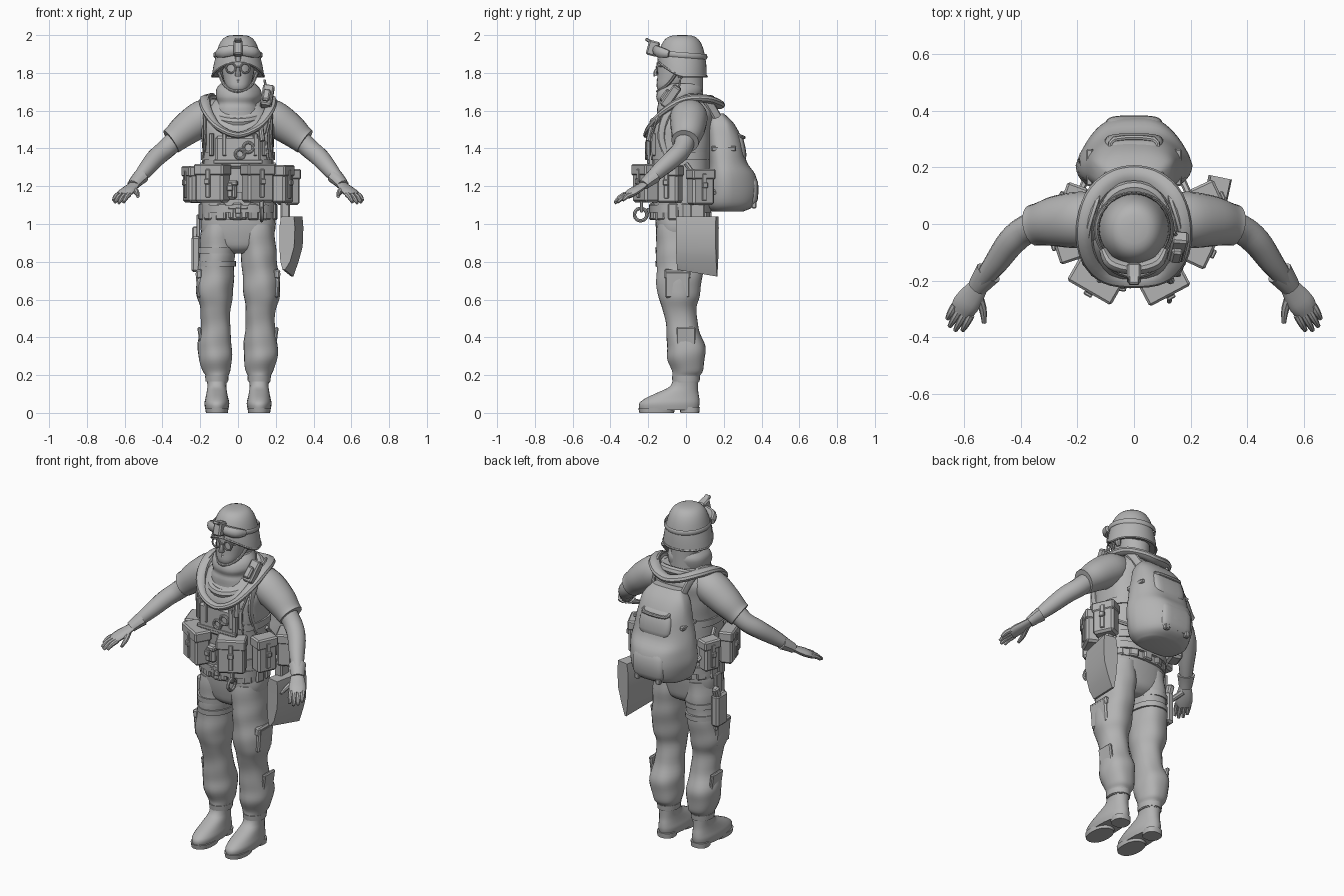
import bpy, bmesh, math
from math import sin, cos, pi, radians
from mathutils import Vector, Matrix

GREY = bpy.data.materials.new("plain grey")
GREY.diffuse_color = (0.45, 0.45, 0.45, 1)


def finish(name, bm):
    bmesh.ops.recalc_face_normals(bm, faces=bm.faces[:])
    me = bpy.data.meshes.new(name)
    bm.to_mesh(me)
    bm.free()
    me.materials.append(GREY)
    ob = bpy.data.objects.new(name, me)
    bpy.context.collection.objects.link(ob)
    return ob


def spline(pts, k, closed=False):
    """Smooth interpolation through tuples of any length, k steps per span."""
    n, out = len(pts), []
    get = (lambda i: pts[i % n]) if closed else (lambda i: pts[max(0, min(n - 1, i))])
    for i in range(n if closed else n - 1):
        for j in range(k):
            t = j / k
            out.append(tuple(0.5 * (2 * b + (c - a) * t + (2 * a - 5 * b + 4 * c - d) * t * t
                                    + (3 * b - a - 3 * c + d) * t ** 3)
                             for a, b, c, d in zip(get(i - 1), get(i), get(i + 1), get(i + 2))))
    return out if closed else out + [tuple(pts[-1])]


def skin(name, rings, closed=False):
    bm = bmesh.new()
    vs = [[bm.verts.new(p) for p in r] for r in rings]
    n = len(vs[0])
    for i in range(len(vs) if closed else len(vs) - 1):
        a, b = vs[i], vs[(i + 1) % len(vs)]
        for j in range(n):
            bm.faces.new((a[j], a[(j + 1) % n], b[(j + 1) % n], b[j]))
    if not closed:
        bm.faces.new(vs[0])
        bm.faces.new(vs[-1])
    return finish(name, bm)


def loft(name, rings, n=28, p=2.0, k=3, fold=0.0):
    """Stack of level rounded sections: (z, x, y, rx, ry); fold adds cloth creases."""
    out = []
    for z, x, y, rx, ry in spline(rings, k):
        ring = []
        for j in range(n):
            a = 2 * pi * j / n
            c, s = cos(a), sin(a)
            f = 1 + fold * sin(2 * a + 29 * z) * cos(3 * a - 17 * z)
            ring.append((x + f * rx * math.copysign(abs(c) ** (2 / p), c),
                         y + f * ry * math.copysign(abs(s) ** (2 / p), s), z))
        out.append(ring)
    return skin(name, out)


def tube(name, pts, k=4, n=10, closed=False, wide=1.0, thick=1.0, up=(0, 0, 1)):
    """Swept round section along points (x, y, z, radius)."""
    path = spline(pts, k, closed)
    m, out = len(path), []
    for i, q in enumerate(path):
        a = path[(i - 1) % m] if closed else path[max(0, i - 1)]
        b = path[(i + 1) % m] if closed else path[min(m - 1, i + 1)]
        t = (Vector(b[:3]) - Vector(a[:3])).normalized()
        side = t.cross(Vector(up)).normalized()
        nor = side.cross(t)
        out.append([Vector(q[:3]) + q[3] * (side * cos(2 * pi * j / n) * wide + nor * sin(2 * pi * j / n) * thick)
                    for j in range(n)])
    return skin(name, out, closed)


def box(name, loc, size, rz=0, rx=0, ry=0, bev=0.008):
    bm = bmesh.new()
    bmesh.ops.create_cube(bm, size=1, matrix=Matrix.Diagonal((*size, 1)))
    bmesh.ops.bevel(bm, geom=bm.edges[:], offset=min(bev, min(size) * 0.3), segments=1, affect='EDGES')
    rot = Matrix.Rotation(radians(rz), 4, 'Z') @ Matrix.Rotation(radians(rx), 4, 'X') @ Matrix.Rotation(radians(ry), 4, 'Y')
    bm.transform(Matrix.Translation(loc) @ rot)
    return finish(name, bm)


def hoop(name, c, r, t, plane):
    """Small ring in the 'xz' or 'yz' plane."""
    pts = [(c[0] + (r * cos(a) if plane == 'xz' else 0), c[1] + (r * cos(a) if plane == 'yz' else 0),
            c[2] + r * sin(a), t) for a in [i * pi / 4 for i in range(8)]]
    return tube(name, pts, 3, 8, True, up=(0, 1, 0) if plane == 'xz' else (1, 0, 0))


def pouch(name, x, y, z, sx, sy, sz, rz):
    """Belt pouch: body, overhanging lid, strap and buckle on its outer (-y local) face."""
    R = Matrix.Rotation(radians(rz), 3, 'Z')
    at = lambda dx, dy, dz: Vector((x, y, z)) + R @ Vector((dx, dy, dz))
    box(name, at(0, 0, 0), (sx, sy, sz), rz, bev=0.012)
    box(name + "_lid", at(0, 0, sz * 0.36), (sx + 0.01, sy + 0.01, sz * 0.3), rz)
    box(name + "_strap", at(0, -sy / 2, 0), (0.025, 0.016, sz * 0.75), rz, bev=0.003)
    box(name + "_buckle", at(0, -sy / 2 - 0.01, 0.01), (0.032, 0.016, 0.03), rz, bev=0.004)


# Torso: vest, waistband, hips
loft("vest", [(1.02, 0, -.03, .195, .145), (1.12, 0, -.03, .2, .15), (1.3, 0, -.03, .187, .16), (1.42, 0, -.03, .19, .17),
              (1.52, 0, -.02, .195, .168), (1.6, 0, .01, .175, .145), (1.66, 0, .02, .12, .11)], 36, 2.5, 4, .012)
loft("hips", [(.845, 0, -.03, .05, .07), (.875, 0, -.03, .13, .108), (.93, 0, -.03, .185, .122), (1.0, 0, -.03, .2, .132),
              (1.06, 0, -.03, .19, .135)], 32, 2.6, fold=.01)
for z in (1.08, 1.15, 1.36):
    loft("vest_band", [(z - .02, 0, -.03, .197, .164), (z + .02, 0, -.03, .197, .166)], 36, 2.5, 1)
box("chest_panel", (0, -.185, 1.38), (.24, .04, .17), bev=.015)
for x in (-.14, -.07, .09, .14):
    box("chest_webbing", (x, -.175 if abs(x) > .1 else -.197, 1.42), (.022, .025, .12), rz=x * 180, bev=.004)
box("chest_strap", (0, -.2, 1.33), (.26, .014, .022), bev=.004)
hoop("chest_ring", (.055, -.21, 1.405), .026, .008, 'xz')
hoop("chest_ring", (.01, -.21, 1.37), .024, .008, 'xz')
tube("chest_torch", [(.12, -.18, 1.52, .014), (.13, -.2, 1.44, .014)], 1, 8, up=(0, 1, 0))
for i in range(14):
    a = 2 * pi * i / 14 + .2
    box("lower_holder", (.194 * cos(a), -.03 + .15 * sin(a), 1.065), (.055, .03, .09), math.degrees(a) + 90)

# Broad collar and inner collar, neck scarf
tube("vest_collar", [(0, -.2, 1.47, .024), (.1, -.185, 1.51, .024), (.16, -.12, 1.59, .026), (.175, -.02, 1.655, .028), (.145, .09, 1.665, .03),
                     (.08, .155, 1.645, .03), (0, .175, 1.63, .03), (-.08, .155, 1.645, .03), (-.145, .09, 1.665, .03),
                     (-.175, -.02, 1.655, .028), (-.16, -.12, 1.59, .026), (-.1, -.185, 1.51, .024)], 4, 10, True, 1.1, .75)
tube("inner_collar", [(.13 * cos(a), -.02 + .15 * sin(a), 1.6 + .06 * sin(a), .024) for a in [i * pi / 6 for i in range(12)]], 3, 8, True)
loft("scarf", [(1.56, 0, -.02, .14, .14), (1.61, 0, -.03, .125, .125), (1.64, 0, -.035, .112, .112), (1.675, 0, -.038, .122, .12),
               (1.715, 0, -.03, .116, .115), (1.745, 0, -.015, .09, .09)], 30, fold=.04)
loft("neck", [(1.65, 0, .005, .085, .085), (1.73, 0, .005, .08, .085), (1.82, 0, 0, .085, .09)], 20)

# Head and face
loft("head", [(1.695, 0, -.1, .035, .04), (1.725, 0, -.083, .062, .072), (1.775, 0, -.047, .08, .105),
              (1.83, 0, -.04, .087, .11), (1.89, 0, -.035, .088, .11), (1.95, 0, -.03, .07, .08)], 24, 2.2)
tube("nose", [(0, -.145, 1.83, .008), (0, -.158, 1.805, .013), (0, -.155, 1.785, .017)], 3, 8, up=(0, 1, 0))
for z in (1.752, 1.763):
    tube("lip", [(-.024, -.135, z, .004), (0, -.148, z, .008), (.024, -.135, z, .004)], 3, 8)
box("glasses_bridge", (0, -.157, 1.832), (.03, .008, .008))
for s in (-1, 1):
    tube("ear", [(s * .085, -.03, 1.775, .012), (s * .095, -.025, 1.81, .02), (s * .09, -.03, 1.84, .012)], 3, 8, up=(0, 1, 0))
    hoop("glasses_rim", (s * .038, -.152, 1.825), .025, .005, 'xz')
    tube("glasses_arm", [(s * .062, -.15, 1.835, .005), (s * .09, -.09, 1.835, .005), (s * .094, -.03, 1.83, .005)], 2, 6)
    tube("chin_strap", [(s * .1, -.05, 1.8, .009), (s * .078, -.09, 1.745, .008), (s * .04, -.135, 1.71, .008), (0, -.15, 1.702, .009)], 3, 8)

# Helmet dome: rim raised over the face, bulging over the ears
rim = lambda a: 1.782 + .078 * max(0, -sin(a)) ** 1.5
dome = []
for i in range(12):
    t = i / 11 * pi / 2 * .985
    r = cos(t) ** .52
    ear = 1 + .1 * (1 - t / .5) if t < .5 else 1
    dome.append([(.126 * ear * r * cos(a), -.018 + .128 * r * sin(a), rim(a) + (2 - rim(a)) * sin(t))
                 for a in [j * 2 * pi / 36 for j in range(36)]])
skin("helmet", dome)
tube("helmet_rim", [(.137 * cos(a), -.018 + .128 * sin(a), rim(a), .006) for a in [j * pi / 9 for j in range(18)]], 2, 6, True)
tube("goggle_strap", [(.126 * cos(a), -.018 + .127 * sin(a), 1.895 - .01 * sin(a), .014) for a in [j * pi / 9 for j in range(18)]],
     2, 8, True, .3, 1)
tube("goggles", [(-.11, -.09, 1.9, .018), (-.08, -.138, 1.91, .03), (0, -.158, 1.92, .028), (.08, -.138, 1.91, .03), (.11, -.09, 1.9, .018)],
     4, 10, wide=.75)
box("helmet_mount", (0, -.175, 1.93), (.05, .06, .08), rx=-15)
box("mount_arm", (0, -.188, 1.965), (.035, .06, .018), rx=-30, bev=.004)
box("helmet_top_strap", (0, -.14, 1.895), (.03, .02, .07), bev=.004)

# Arms, gloves and legs
for s, w in ((-1, "right_"), (1, "left_")):
    mir = lambda pts: [(s * p[0], *p[1:]) for p in pts]
    tube(w + "sleeve", mir([(.1, .02, 1.59, .075), (.18, .015, 1.565, .095), (.27, .01, 1.505, .087), (.33, 0, 1.455, .073), (.355, -.005, 1.437, .07)]),
         4, 18, wide=1.05)
    tube(w + "forearm", mir([(.31, 0, 1.465, .055), (.38, -.02, 1.398, .052), (.435, -.065, 1.35, .05), (.49, -.14, 1.285, .042), (.545, -.21, 1.22, .028)]), 4, 14)
    tube(w + "glove_cuff", mir([(.515, -.172, 1.25, .044), (.535, -.198, 1.23, .038), (.555, -.225, 1.207, .032)]), 2, 12, wide=1.1, thick=.85)
    tube(w + "palm", mir([(.54, -.208, 1.22, .03), (.57, -.25, 1.19, .042), (.595, -.285, 1.168, .047), (.612, -.312, 1.15, .04)]), 3, 12, thick=.45)
    for o, tip in zip((.033, .011, -.011, -.033), ((.66, -.335, 1.125), (.652, -.362, 1.115), (.632, -.376, 1.11), (.606, -.376, 1.115))):
        b = Vector((.605 + .85 * o, -.305 + .53 * o, 1.157))
        m = b.lerp(Vector(tip), .55) + Vector((0, 0, .006))
        tube(w + "finger", mir([(*b, .014), (*m, .013), (*tip, .008)]), 3, 8)
    tube(w + "thumb", mir([(.555, -.245, 1.19, .018), (.535, -.3, 1.165, .014), (.53, -.35, 1.145, .008)]), 3, 8)

    leg = [(.16, .112, 0, .055, .066), (.195, .112, 0, .06, .072), (.225, .114, .008, .074, .083), (.29, .12, .002, .088, .1),
           (.36, .122, 0, .09, .1), (.45, .118, -.02, .078, .085), (.55, .12, -.035, .08, .09), (.62, .125, -.04, .096, .11),
           (.7, .122, -.035, .098, .12), (.8, .113, -.03, .094, .125), (.9, .105, -.03, .096, .128), (1.0, .1, -.03, .09, .125)]
    loft(w + "trouser_leg", [(z, s * x, *r) for z, x, *r in leg], 26, 2.1, 4, .04)
    x = s * .112
    loft(w + "boot", [(.015, x, -.09, .06, .155), (.05, x, -.088, .066, .16), (.08, x, -.07, .06, .14), (.11, x, -.04, .054, .105),
                      (.145, x, -.008, .05, .072), (.21, x, 0, .056, .066)], 28, 2.2, 3)
    loft(w + "sole", [(0, x, -.155, .058, .092), (.026, x, -.155, .062, .097)], 24, 2.2, 1)
    loft(w + "heel", [(0, x, .02, .05, .05), (.03, x, .02, .052, .053)], 20, 2.4, 1)
    loft(w + "ankle_strap", [(.165, x, 0, .06, .072), (.195, x, 0, .062, .075)], 20, 2, 1)
    box(w + "thigh_pocket", (s * .202, -.045, .68), (.035, .13, .14), ry=s * 5)
    box(w + "pocket_flap", (s * .205, -.045, .735), (.035, .14, .05), ry=s * 5)
    box(w + "calf_pocket", (s * .197, 0, .39), (.02, .1, .13), ry=s * 8)

# Belt pouches
for spec in (("front_right_pouch", -.135, -.2, 1.215, .17, .09, .2, -30), ("side_right_pouch", -.24, -.065, 1.21, .13, .075, .19, -72),
             ("front_left_pouch", .105, -.21, 1.215, .155, .09, .2, 28), ("side_left_pouch", .235, -.085, 1.21, .12, .08, .2, 65),
             ("rear_left_pouch", .265, .078, 1.195, .125, .085, .19, 115), ("rear_right_pouch", -.215, .085, 1.2, .1, .07, .18, -110),
             ("centre_pouch", -.04, -.19, 1.18, .07, .06, .1, -5), ("lower_pouch", 0, -.175, 1.06, .1, .03, .07, 0)):
    pouch(*spec)

# Hanging clip ring, shoulder radio
box("clip_strap", (.125, -.235, 1.11), (.025, .015, .1), bev=.004)
hoop("clip_ring", (.125, -.24, 1.05), .033, .009, 'yz')
box("radio", (.155, -.08, 1.675), (.06, .05, .13), rx=-35, ry=8)
box("radio_grip", (.15, -.11, 1.68), (.04, .03, .07), rx=-35, ry=8)
tube("radio_aerial", [(.15, -.04, 1.71, .007), (.14, -.03, 1.765, .006)], 1, 6, up=(0, 1, 0))
tube("radio_cable", [(.16, -.1, 1.63, .007), (.17, -.15, 1.56, .007), (.15, -.18, 1.46, .007), (.16, -.18, 1.34, .007)], 4, 6, up=(0, 1, 0))

# Flat bag on the left hip: wedge tapering to a slanted bottom ridge
bag = []
for z, th, dx in ((1.04, .035, .012), (.98, .042, .01), (.88, .04, .008), (.8, .026, 0), (.74, .006, -.008)):
    c0, c1 = Vector((.25 + dx, -.045)), Vector((.295 + dx, .165))
    nrm = Vector((.98, -.2)) * th
    lo = .018 if z < .75 else 0
    bag.append([(*(c0 - nrm), z + lo), (*(c0 + nrm), z + lo), (*(c1 + nrm), z - lo), (*(c1 - nrm), z - lo)])
skin("hip_bag", bag)
box("hip_bag_strap", (.25, .06, 1.07), (.05, .08, .12))

# Thigh holster with sidearm grip and straps on the right leg
box("holster", (-.222, 0, .84), (.05, .1, .19), bev=.012)
box("holster_hanger", (-.21, 0, .98), (.02, .05, .14), bev=.004)
box("sidearm_grip", (-.225, .03, .945), (.035, .04, .08), rx=-20)
for z in (.79, .86):
    loft("thigh_strap", [(z - .015, -.112, -.03, .1, .132), (z + .015, -.11, -.03, .1, .134)], 26, 2.1, 1)

# Backpack: main body narrowing to the rear, pockets, straps
pack = loft("backpack", [(1.065, 0, .22, .13, .08), (1.1, 0, .24, .178, .125), (1.18, 0, .248, .205, .135), (1.26, 0, .243, .205, .125),
                         (1.33, 0, .222, .19, .1), (1.45, 0, .205, .16, .09), (1.53, 0, .185, .135, .07), (1.585, 0, .165, .095, .035)],
            44, 3.2, 4, .01)
for v in pack.data.vertices:
    v.co.x *= 1 - max(0, v.co.y - .22) * 2.6
loft("rear_pocket", [(1.1, 0, .325, .085, .04), (1.13, 0, .335, .1, .045), (1.22, 0, .335, .1, .047), (1.27, 0, .315, .085, .04)], 24, 4, 2)
loft("upper_pocket", [(1.34, 0, .27, .09, .045), (1.37, 0, .275, .105, .045), (1.45, 0, .262, .1, .042), (1.49, 0, .245, .08, .03)], 24, 4, 2)
tube("pack_handle", [(-.08, .25, 1.48, .01), (-.07, .3, 1.46, .01), (.07, .3, 1.46, .01), (.08, .25, 1.48, .01)], 3, 8)
for s in (-1, 1):
    box("pack_side_strap", (s * .155, .2, 1.4), (.025, .13, .025), ry=s * 12, bev=.005)
    box("pack_buckle", (s * .07, .36, 1.1), (.03, .025, .035), bev=.005)
    tube("shoulder_strap", [(s * .1, .17, 1.56, .022), (s * .13, .1, 1.66, .022), (s * .165, 0, 1.665, .022), (s * .175, -.1, 1.58, .02),
                            (s * .175, -.13, 1.45, .018), (s * .18, -.08, 1.32, .016)], 4, 8, wide=1.1, thick=.5, up=(s, 0, .6))
    tube("pack_lower_strap", [(s * .16, .18, 1.15, .012), (s * .2, .08, 1.22, .012), (s * .19, .0, 1.32, .012)], 3, 6)

# Smooth shading with sharp edges kept
for ob in bpy.context.scene.objects:
    ob.select_set(True)
    bpy.context.view_layer.objects.active = ob
bpy.ops.object.shade_smooth_by_angle(angle=radians(35))
